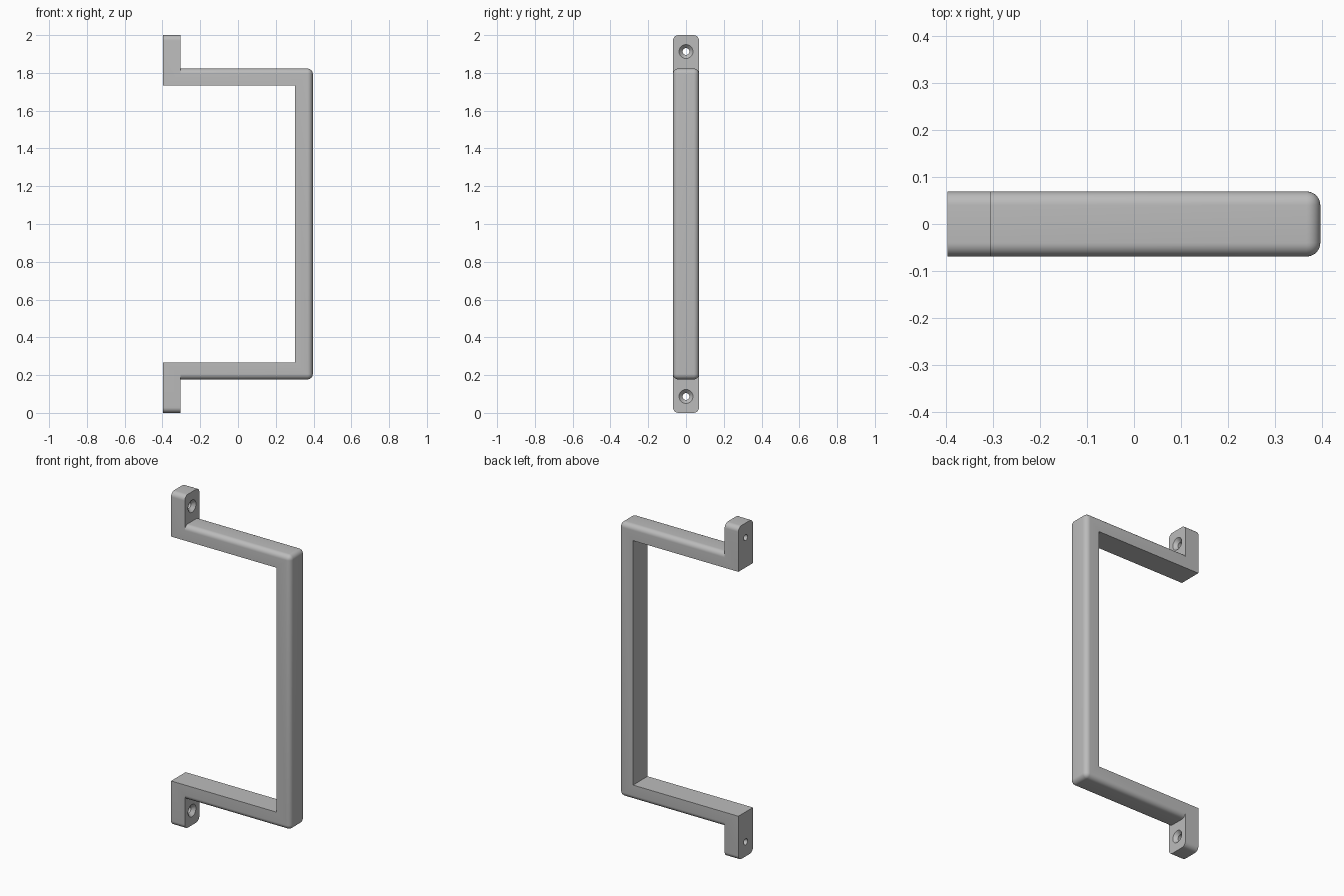
import bpy, bmesh, math
from mathutils import Matrix, Vector

if "Cube" in bpy.data.objects:
    bpy.data.objects.remove(bpy.data.objects["Cube"], do_unlink=True)

HALF_X, HALF_Y = 0.396, 0.069
TAB_X = -0.305            # face of the tabs towards the grip
OUTER, INNER = 0.823, 0.733   # arm heights from the middle
ROUND = 0.029
MID = Matrix.Translation((0, 0, 1))

grey = bpy.data.materials.new("satin grey")
grey.use_nodes = True
grey.diffuse_color = (0.5, 0.5, 0.5, 1)
grey.node_tree.nodes["Principled BSDF"].inputs["Base Color"].default_value = (0.5, 0.5, 0.5, 1)


def make_object(name, bm):
    bmesh.ops.recalc_face_normals(bm, faces=bm.faces)
    mesh = bpy.data.meshes.new(name)
    bm.to_mesh(mesh)
    bm.free()
    mesh.materials.append(grey)
    obj = bpy.data.objects.new(name, mesh)
    bpy.context.collection.objects.link(obj)
    return obj


def round_edges(bm, rule):
    edges = [e for e in bm.edges if rule(*(v.co for v in e.verts))]
    bmesh.ops.bevel(bm, geom=edges, offset=ROUND, segments=8, profile=0.5, affect='EDGES')


def combine(target, other, operation):
    mod = target.modifiers.new(operation.lower(), 'BOOLEAN')
    mod.operation, mod.object, mod.solver = operation, other, 'EXACT'
    bpy.context.view_layer.objects.active = target
    bpy.ops.object.modifier_apply(modifier=mod.name)
    bpy.data.objects.remove(other, do_unlink=True)


# U-shaped grip, with every edge on the outer side rounded
bm = bmesh.new()
profile = [(TAB_X, OUTER), (HALF_X, OUTER), (HALF_X, -OUTER), (TAB_X, -OUTER),
           (TAB_X, -INNER), (0.303, -INNER), (0.303, INNER), (TAB_X, INNER)]
face = bm.faces.new([bm.verts.new((x, -HALF_Y, z)) for x, z in profile])
side = bmesh.ops.extrude_face_region(bm, geom=[face])["geom"]
bmesh.ops.translate(bm, vec=(0, 2 * HALF_Y, 0),
                    verts=[v for v in side if isinstance(v, bmesh.types.BMVert)])


def on_outside(a, b):
    outside = all(abs(abs(p.z) - OUTER) < 1e-4 for p in (a, b))
    return outside and max(a.x, b.x) > 0


round_edges(bm, on_outside)
bm.transform(MID)
handle = make_object("pull_handle", bm)

for s in (1, -1):
    # Mounting tab with a rounded free end
    bm = bmesh.new()
    size = (HALF_X + TAB_X, 2 * HALF_Y, 1 - INNER)
    centre = ((TAB_X - HALF_X) / 2, 0, s * (1 + INNER) / 2)
    bmesh.ops.create_cube(bm, size=1, matrix=Matrix.Translation(centre) @ Matrix.Diagonal((*size, 1)))
    round_edges(bm, lambda a, b: abs(a.x - b.x) > 0.01 and a.z * s > 0.99)
    bm.transform(MID)
    combine(handle, make_object("mounting_tab", bm), 'UNION')

    # Countersunk screw hole, turned from a stepped profile
    bm = bmesh.new()
    outline = [(-0.5, 0), (-0.5, 0.018), (TAB_X - 0.02, 0.018),
               (TAB_X, 0.037), (-0.28, 0.037), (-0.28, 0)]
    verts = [bm.verts.new((x, r, 0)) for x, r in outline]
    edges = [bm.edges.new(pair) for pair in zip(verts, verts[1:])]
    bmesh.ops.spin(bm, geom=verts + edges, cent=(0, 0, 0), axis=(1, 0, 0),
                   angle=math.tau, steps=32)
    bmesh.ops.remove_doubles(bm, verts=bm.verts, dist=1e-5)
    bm.transform(MID @ Matrix.Translation(Vector((0, 0, s * 0.913))))
    combine(handle, make_object("screw_hole_cutter", bm), 'DIFFERENCE')

# Merge the flush faces left where the parts join
bm = bmesh.new()
bm.from_mesh(handle.data)
bmesh.ops.remove_doubles(bm, verts=bm.verts, dist=1e-5)
bmesh.ops.dissolve_limit(bm, angle_limit=0.01, verts=bm.verts, edges=bm.edges)
bm.to_mesh(handle.data)
bm.free()

bpy.ops.object.select_all(action='DESELECT')
handle.select_set(True)
bpy.context.view_layer.objects.active = handle
bpy.ops.object.shade_smooth_by_angle(angle=math.radians(30))
